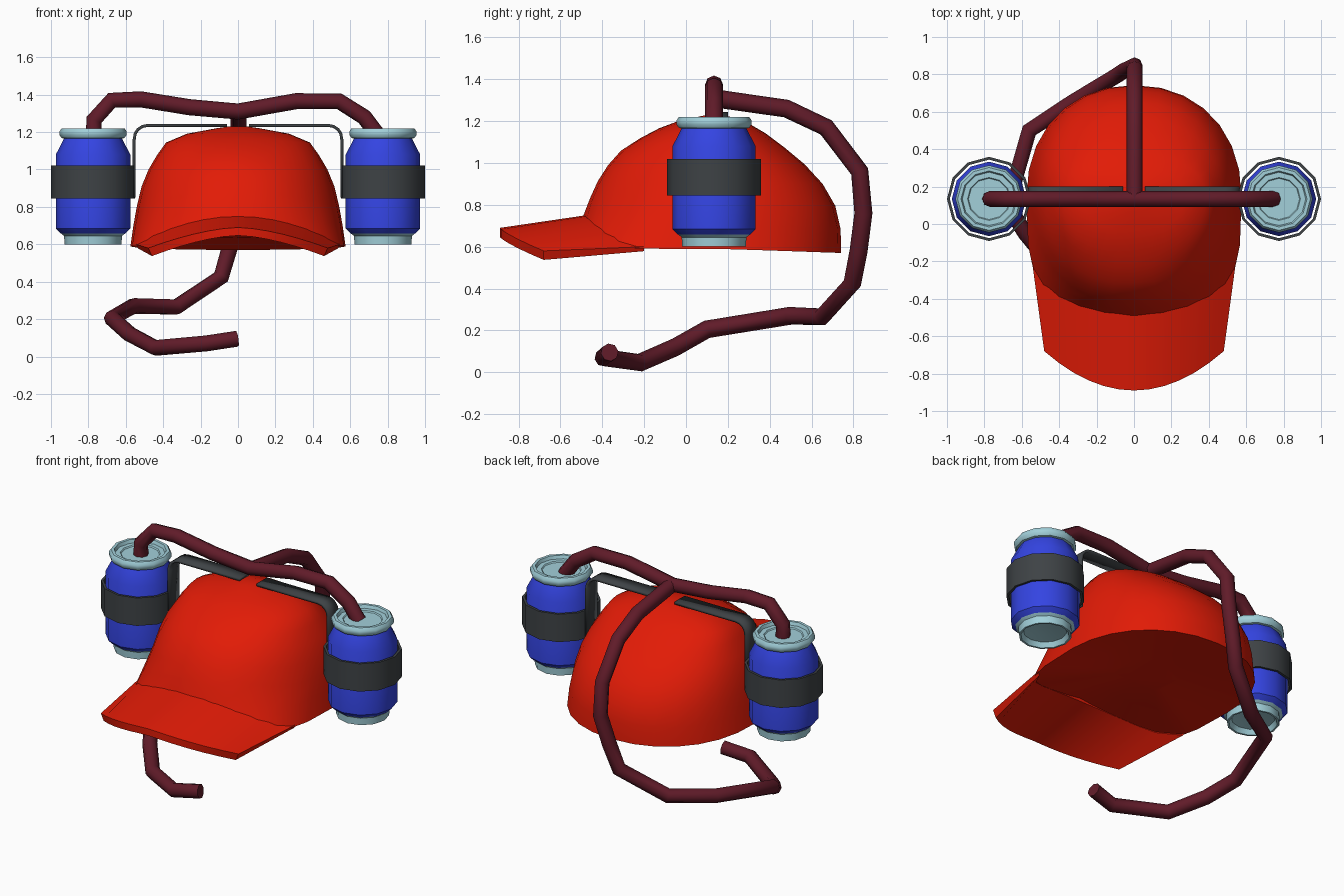
import bpy, bmesh, math
from mathutils import Vector

cube = bpy.data.objects.get("Cube")
if cube:
    bpy.data.objects.remove(cube, do_unlink=True)


def material(name, rgb):
    m = bpy.data.materials.new(name)
    m.use_nodes = True
    m.diffuse_color = (*rgb, 1)
    m.node_tree.nodes["Principled BSDF"].inputs["Base Color"].default_value = (*rgb, 1)
    return m


RED = material("cap red", (0.76, 0.011, 0.002))
BLUE = material("can blue", (0.034, 0.058, 0.76))
SILVER = material("pale metal", (0.36, 0.63, 0.70))
GREY = material("holder grey", (0.048, 0.055, 0.06))
TUBE = material("tube maroon", (0.118, 0.011, 0.022))


def smooth(obj, angle):
    bpy.ops.object.select_all(action='DESELECT')
    obj.select_set(True)
    bpy.context.view_layer.objects.active = obj
    bpy.ops.object.shade_smooth_by_angle(angle=math.radians(angle))


def finish(name, bm, mats, angle=40):
    bmesh.ops.recalc_face_normals(bm, faces=bm.faces)
    mesh = bpy.data.meshes.new(name)
    bm.to_mesh(mesh)
    bm.free()
    for m in mats:
        mesh.materials.append(m)
    obj = bpy.data.objects.new(name, mesh)
    bpy.context.collection.objects.link(obj)
    smooth(obj, angle)
    return obj


def bridge(bm, a, b, closed=True, mat=0):
    n = len(a)
    for i in range(n if closed else n - 1):
        j = (i + 1) % n
        bm.faces.new((a[i], a[j], b[j], b[i])).material_index = mat


# Crown shape: height, half width, front y, back y, front squareness
CY = 0.14
LEVELS = [(0.57, 0.578, -0.495, 0.742, 3.4), (0.75, 0.552, -0.49, 0.737, 2.2),
          (0.88, 0.525, -0.44, 0.67, 2.1), (0.97, 0.495, -0.39, 0.595, 2.1),
          (1.06, 0.445, -0.31, 0.49, 2.1), (1.15, 0.38, -0.17, 0.37, 2.1),
          (1.2, 0.25, -0.04, 0.28, 2.0), (1.23, 0.05, 0.1, 0.18, 2.0)]


def at_height(z):
    for a, b in zip(LEVELS, LEVELS[1:]):
        if z <= b[0]:
            f = max(0, (z - a[0]) / (b[0] - a[0]))
            return [p + (q - p) * f for p, q in zip(a, b)]
    return LEVELS[-1]


def crown_point(angle, z):
    _, hx, yf, yb, n = at_height(z)
    c, s = math.cos(angle), math.sin(angle)
    n = n if s < 0 else 2.15
    x = hx * math.copysign(abs(c) ** (2 / n), c)
    y = CY + (yb - CY if s > 0 else CY - yf) * math.copysign(abs(s) ** (2 / n), s)
    return Vector((x, y, z))


def rim_height(angle):
    s = math.sin(angle)
    if s > 0:
        return 0.59 - 0.02 * s
    x = crown_point(angle, 0.6).x
    return max(0.59, 0.75 - 0.16 * (x / 0.54) ** 2)


# Crown: dome whose front rim arches up over the brim, with a shallow underside
bm = bmesh.new()
SEG, ROWS = 28, 9
rings = []
for r in range(ROWS + 1):
    f = math.sin(r / ROWS * math.pi / 2)
    ring = []
    for i in range(SEG):
        a = 2 * math.pi * i / SEG
        z0 = rim_height(a)
        ring.append(bm.verts.new(crown_point(a, z0 + (1.23 - z0) * f)))
    rings.append(ring)
for a, b in zip(rings, rings[1:]):
    bridge(bm, a, b)
bm.faces.new(rings[-1])
middle = Vector((0, CY, 0.66))
previous = rings[0]
for f in (0.35, 0.7):
    ring = [bm.verts.new(v.co.lerp(middle, f)) for v in rings[0]]
    bridge(bm, previous, ring)
    previous = ring
bm.faces.new(previous)
finish("crown", bm, [RED], 50)

# Brim: arched slab from the crown rim to the curved front edge
bm = bmesh.new()
N = 12
inner, outer, inner_low, outer_low = [], [], [], []
for i in range(N + 1):
    u = 2 * i / N - 1
    x, z = 0.545 * u, 0.75 - 0.15 * u * u
    _, hx, yf, _, n = at_height(z)
    y = CY - (CY - yf) * (1 - abs(x / hx) ** n) ** (1 / n)
    back = Vector((x, y + 0.01, z))
    front = Vector((0.48 * u, -0.89 + 0.21 * u * u, 0.69 - 0.11 * abs(u) ** 1.6))
    drop = Vector((0.02 * u, 0, 0.043))
    for row, p in ((inner, back), (outer, front),
                   (outer_low, front - drop), (inner_low, back - drop * 0.5)):
        row.append(bm.verts.new(p))
loop = [inner, outer, outer_low, inner_low]
for k in range(4):
    bridge(bm, loop[k], loop[(k + 1) % 4], closed=False)
for end in (0, N):
    bm.faces.new([row[end] for row in loop])
finish("brim", bm, [RED], 35)


def lathe(name, profile, mats, center, closed=False, seg=12):
    """Spin (radius, height, material) points; each material colours the band above."""
    bm = bmesh.new()
    rings = []
    for r, z, _ in profile:
        rings.append([bm.verts.new((center[0] + r * math.cos(2 * math.pi * i / seg),
                                    center[1] + r * math.sin(2 * math.pi * i / seg), z))
                      for i in range(seg)])
    for k in range(len(rings) if closed else len(rings) - 1):
        bridge(bm, rings[k], rings[(k + 1) % len(rings)], mat=profile[k][2])
    if not closed:
        for k in (0, -1):
            bm.faces.new(rings[k]).material_index = profile[k][2]
    return finish(name, bm, mats, 40)


CAN = [(0.06, 0.64, 1), (0.125, 0.63, 1), (0.14, 0.6, 1), (0.152, 0.6, 1),
       (0.155, 0.645, 1), (0.172, 0.658, 0), (0.199, 0.685, 0), (0.199, 1.08, 0),
       (0.155, 1.165, 1), (0.168, 1.168, 1), (0.18, 1.185, 1), (0.18, 1.203, 1),
       (0.168, 1.22, 1), (0.15, 1.22, 1), (0.143, 1.2, 1), (0.115, 1.2, 1), (0.11, 1.193, 1)]
BAND = [(0.225, 0.845, 0), (0.225, 1.02, 0), (0.21, 1.02, 0), (0.21, 0.845, 0)]

# Cans, holders and strap brackets on both sides
for side, sx in (("left", 1), ("right", -1)):
    center = (0.775 * sx, 0.134)
    lathe(side + "_can", CAN, [BLUE, SILVER], center)
    lathe(side + "_can_holder", BAND, [GREY], center, closed=True)

    path = [(0.555, 0.85), (0.555, 1.16)]
    for k in range(1, 5):
        a = math.pi / 2 * k / 4
        path.append((0.485 + 0.07 * math.cos(a), 1.165 + 0.07 * math.sin(a)))
    path.append((0.06, 1.235))
    bm = bmesh.new()
    rows = [[bm.verts.new((x * sx, y, z)) for x, z in path] for y in (0.1, 0.2)]
    bridge(bm, rows[0], rows[1], closed=False)
    strap = finish(side + "_strap", bm, [GREY], 40)
    mod = strap.modifiers.new("thickness", 'SOLIDIFY')
    mod.thickness = 0.016
    mod.offset = 0


def tube(name, points):
    curve = bpy.data.curves.new(name, 'CURVE')
    curve.dimensions = '3D'
    curve.bevel_depth = 0.043
    curve.bevel_resolution = 2
    curve.use_fill_caps = True
    spline = curve.splines.new('POLY')
    spline.points.add(len(points) - 1)
    for p, co in zip(spline.points, points):
        p.co = (*co, 1)
    curve.materials.append(TUBE)
    obj = bpy.data.objects.new(name, curve)
    bpy.context.collection.objects.link(obj)
    bpy.ops.object.select_all(action='DESELECT')
    obj.select_set(True)
    bpy.context.view_layer.objects.active = obj
    bpy.ops.object.convert(target='MESH')
    smooth(bpy.context.view_layer.objects.active, 50)


# Tube joining the two cans over the top
tube("cross_tube", [(x, 0.134, z) for x, z in (
    (-0.77, 1.18), (-0.77, 1.265), (-0.675, 1.37), (-0.52, 1.375), (-0.26, 1.333),
    (0, 1.31), (0.31, 1.365), (0.54, 1.365), (0.675, 1.28), (0.75, 1.18))])

# Drinking tube running over the back and round to the front
tube("drinking_tube", [
    (0.003, 0.136, 1.31), (0.003, 0.2, 1.3), (0.003, 0.48, 1.26), (0.003, 0.67, 1.17),
    (0.003, 0.83, 0.96), (0.003, 0.848, 0.76), (-0.045, 0.825, 0.58), (-0.09, 0.795, 0.425),
    (-0.33, 0.65, 0.265), (-0.56, 0.5, 0.27), (-0.675, 0.1, 0.205), (-0.58, -0.05, 0.12),
    (-0.44, -0.22, 0.046), (-0.17, -0.395, 0.07), (-0.005, -0.365, 0.095)])
